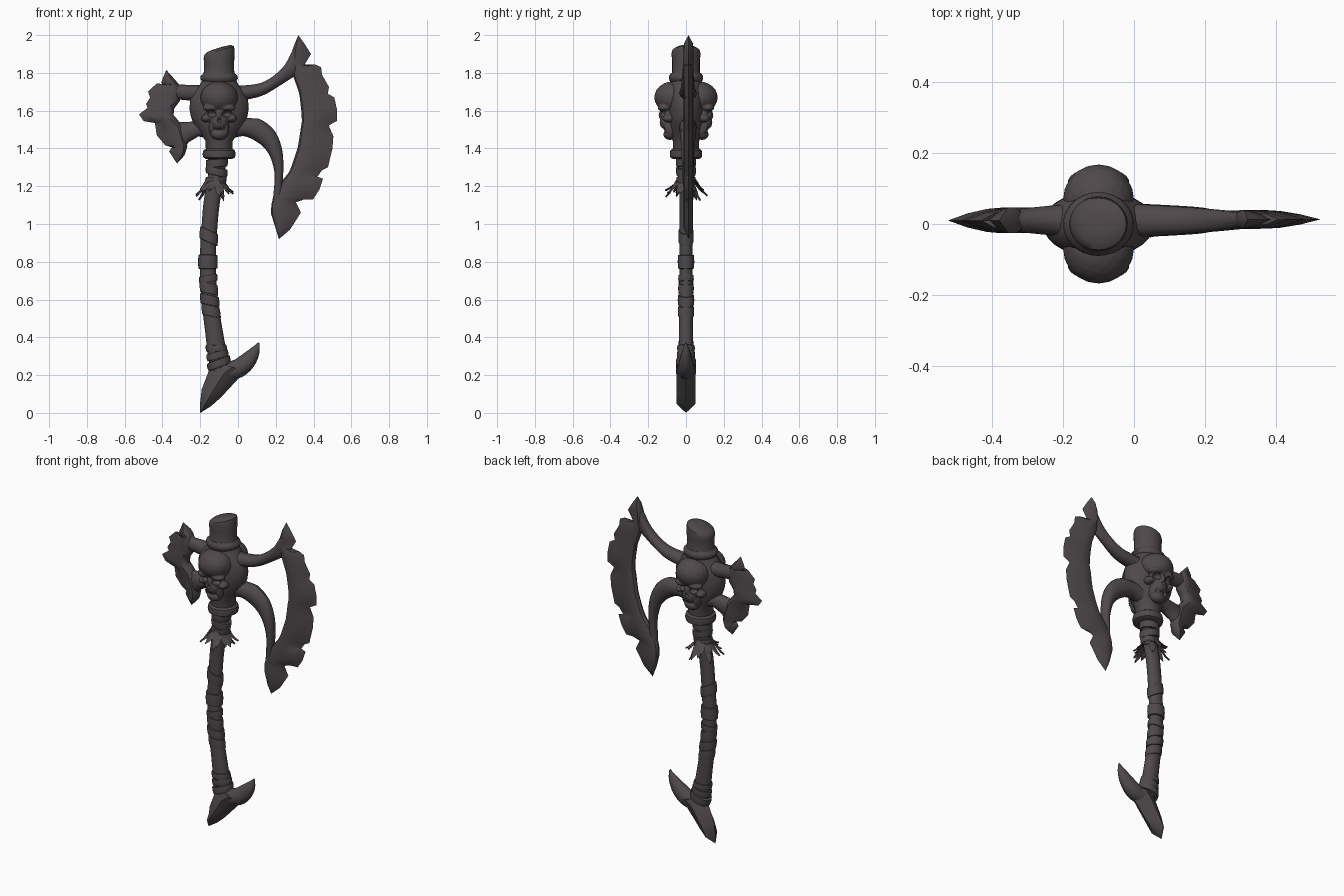
import bpy, bmesh, math, random
from mathutils import Vector, Matrix

if "Cube" in bpy.data.objects:
    bpy.data.objects.remove(bpy.data.objects["Cube"])

random.seed(4)
iron = bpy.data.materials.new("dark iron")
iron.diffuse_color = (0.078, 0.066, 0.070, 1)
iron.use_nodes = True
iron.node_tree.nodes["Principled BSDF"].inputs["Base Color"].default_value = iron.diffuse_color
CX = -0.1  # axis of the axe head


def finish(name, bm):
    bmesh.ops.remove_doubles(bm, verts=bm.verts, dist=0.0003)
    bmesh.ops.recalc_face_normals(bm, faces=bm.faces)
    me = bpy.data.meshes.new(name)
    bm.to_mesh(me)
    bm.free()
    me.materials.append(iron)
    ob = bpy.data.objects.new(name, me)
    bpy.context.collection.objects.link(ob)
    return ob


def smooth(pts, n=5):
    """Catmull-Rom through points of any dimension."""
    P = [Vector(p) for p in pts]
    P = [P[0] * 2 - P[1]] + P + [P[-1] * 2 - P[-2]]
    out = []
    for i in range(1, len(P) - 2):
        a, b, c, d = P[i - 1:i + 3]
        for k in range(n):
            t = k / n
            out.append(0.5 * (2 * b + (c - a) * t + (2 * a - 5 * b + 4 * c - d) * t * t
                              + (3 * b - a - 3 * c + d) * t ** 3))
    return out + [P[-2]]


def fractions(pts):
    d = [0]
    for a, b in zip(pts, pts[1:]):
        d.append(d[-1] + (b - a).length)
    return [x / d[-1] for x in d]


def resample(pts, fr):
    f, out = fractions(pts), []
    for t in fr:
        i = max(k for k in range(len(f) - 1) if f[k] <= t + 1e-9)
        out.append(pts[i].lerp(pts[i + 1], min(1, (t - f[i]) / (f[i + 1] - f[i]))))
    return out


def bridge(bm, rings):
    for A, B in zip(rings, rings[1:]):
        n = len(A)
        for i in range(n):
            bm.faces.new((A[i], A[(i + 1) % n], B[(i + 1) % n], B[i]))
    bm.faces.new(rings[0])
    bm.faces.new(rings[-1][::-1])


def ribbon(name, a, b, prof, th0, th1, y0=0.01):
    """Plate between two front-view edges, thickness given by a cross-profile."""
    a = [Vector(p) for p in a]
    fr = fractions(a)
    b = resample([Vector(p) for p in b], fr)
    ring = [(0, 0)] + [(t, -y) for t, y in prof] + [(1, 0)] + [(t, y) for t, y in prof[::-1]]
    bm = bmesh.new()
    rings = []
    for p, q, f in zip(a, b, fr):
        th = (th0 + (th1 - th0) * f) * min(1, (p - q).length / 0.06)
        rings.append([bm.verts.new((p.lerp(q, t).x, y0 + y * th, p.lerp(q, t).y)) for t, y in ring])
    bridge(bm, rings)
    return finish(name, bm)


def add_tube(bm, pts, sides=20, ref=(0, 1, 0)):
    """Sweep an ellipse; each point is x, y, z, in-plane radius, depth radius."""
    P = [Vector(p[:3]) for p in pts]
    rings = []
    for i, p in enumerate(pts):
        t = (P[min(i + 1, len(P) - 1)] - P[max(i - 1, 0)]).normalized()
        u = t.cross(Vector(ref)).normalized()
        w = t.cross(u)
        rings.append([bm.verts.new(P[i] + u * p[3] * math.cos(g) + w * p[4] * math.sin(g))
                      for g in (math.tau * k / sides for k in range(sides))])
    bridge(bm, rings)


def tube(name, pts, sides=20):
    bm = bmesh.new()
    add_tube(bm, pts, sides)
    return finish(name, bm)


ROUND = [(0.08, 0.55), (0.25, 0.88), (0.5, 1), (0.75, 0.88), (0.92, 0.55)]
EDGE = [(0.3, 0.55), (0.6, 0.9), (0.82, 1), (0.95, 0.65)]

# large notched crescent blade
ribbon("large_blade",
       [(.32, 2), (.355, 1.95), (.386, 1.9), (.35, 1.84), (.407, 1.845), (.44, 1.83), (.445, 1.79),
        (.482, 1.725), (.475, 1.69), (.51, 1.67), (.525, 1.6), (.523, 1.545), (.48, 1.522),
        (.505, 1.465), (.5, 1.4), (.476, 1.3), (.445, 1.285), (.42, 1.25), (.45, 1.24), (.43, 1.18),
        (.397, 1.13), (.35, 1.13), (.307, 1.115), (.333, 1.06), (.275, .97), (.217, .92)],
       [(.32, 2), (.285, 1.92), (.29, 1.79), (.325, 1.69), (.34, 1.555), (.317, 1.406),
        (.275, 1.28), (.21, 1.2), (.185, 1.14), (.17, 1.07), (.217, .92)], EDGE, .027, .025, .013)
# arms holding the large blade
ribbon("upper_arm", smooth([(-.05, 1.735), (.05, 1.735), (.143, 1.756), (.238, 1.83), (.3, 1.94)]),
       smooth([(-.05, 1.64), (.053, 1.66), (.13, 1.68), (.21, 1.725), (.31, 1.79)]), ROUND, .05, .024)
ribbon("lower_arm",
       smooth([(-.04, 1.56), (.07, 1.56), (.127, 1.55), (.196, 1.49), (.233, 1.396), (.24, 1.29), (.232, 1.15)]),
       smooth([(-.04, 1.45), (.03, 1.465), (.1, 1.435), (.15, 1.39), (.18, 1.33), (.194, 1.25), (.185, 1.13)]),
       ROUND, .05, .023)

# small rear blade and its two arms
ribbon("small_blade",
       [(-.38, 1.815), (-.407, 1.75), (-.39, 1.725), (-.43, 1.745), (-.476, 1.7), (-.465, 1.67),
        (-.487, 1.635), (-.478, 1.615), (-.524, 1.58), (-.5, 1.545), (-.44, 1.535), (-.43, 1.47),
        (-.386, 1.417), (-.35, 1.407), (-.365, 1.385), (-.323, 1.32)],
       [(-.38, 1.815), (-.31, 1.738), (-.305, 1.655), (-.354, 1.59), (-.3, 1.53), (-.262, 1.43),
        (-.29, 1.343), (-.323, 1.32)], EDGE, .036, .036)
ribbon("rear_upper_arm", [(-.1, 1.735), (-.2, 1.735), (-.31, 1.738), (-.345, 1.77)],
       [(-.1, 1.63), (-.21, 1.65), (-.295, 1.66), (-.35, 1.65)], ROUND, .055, .03)
ribbon("rear_lower_arm", [(-.1, 1.56), (-.21, 1.545), (-.27, 1.54), (-.33, 1.54)],
       [(-.1, 1.44), (-.2, 1.47), (-.265, 1.43), (-.3, 1.38)], ROUND, .055, .03)


def lathe(name, prof, sides=28):
    return tube(name, [(CX, 0, z, rx, ry) for z, rx, ry in prof], sides)


# central hub, collars and slanted stump on top
lathe("hub", [(1.38, .07, .07), (1.44, .072, .07), (1.48, .1, .08), (1.53, .135, .09), (1.57, .15, .095),
              (1.61, .157, .095), (1.66, .153, .095), (1.7, .135, .09), (1.74, .1, .085), (1.78, .08, .08)])
lathe("lower_collar", [(1.345, .07, .07), (1.352, .083, .083), (1.37, .088, .085), (1.39, .083, .083), (1.4, .068, .068)])
lathe("upper_collar", [(1.745, .07, .07), (1.755, .09, .085), (1.77, .1, .09), (1.785, .097, .09), (1.8, .08, .078)])
stump = lathe("top_stump", [(1.78, .088, .08), (1.81, .08, .073), (1.86, .08, .073), (1.9, .082, .077),
                            (1.918, .078, .073), (1.93, .06, .055), (1.933, .02, .02)])
for v in stump.data.vertices:
    if v.co.z > 1.88:
        v.co.z += (v.co.x - CX) * 0.3

# curved handle
path = smooth([(-.11, 0, 1.37, .05, .045), (-.116, 0, 1.24, .043, .037), (-.137, 0, 1.13, .043, .034),
               (-.15, 0, 1, .042, .034), (-.16, 0, .8, .042, .034), (-.15, 0, .6, .043, .035),
               (-.13, 0, .45, .046, .037), (-.108, 0, .3, .05, .04), (-.095, 0, .23, .045, .04)], 4)
tube("handle", path)


def band(name, z0, z1, slope, grow):
    """Wrapped strap following the handle, sheared so that it winds."""
    pts = []
    for k, g in ((0, -.008), (.06, grow), (.5, grow + .002), (.94, grow), (1, -.008)):
        z = z0 + (z1 - z0) * k
        i = max(1, min(j for j in range(len(path)) if path[j].z <= z))
        p, q = path[i - 1], path[i]
        c = p.lerp(q, (p.z - z) / (p.z - q.z))
        pts.append((c[0], 0, z, c[3] + g, c[4] + g))
    ob = tube(name, pts)
    mid = sum(p[0] for p in pts) / 5
    for v in ob.data.vertices:
        v.co.z += (v.co.x - mid) * slope


for i, (z0, z1, s, g) in enumerate([
        (1.3, 1.345, .1, .01), (1.255, 1.3, -.15, .012), (1.215, 1.25, .1, .012), (.9, .97, -.4, .005),
        (.76, .84, 0, .008), (.69, .73, .15, .005), (.63, .69, -.3, .005), (.57, .625, -.3, .007),
        (.51, .57, -.35, .005), (.325, .36, -.1, .006), (.285, .325, .1, .007), (.24, .285, .2, .012)]):
    band("strap_%d" % (i + 1), z0, z1, s, g)

# ragged fringe of pointed leaves below the head
bm = bmesh.new()
for ring in range(2):
    for k in range(9):
        a = math.tau * (k + ring * .5) / 9 + random.uniform(-.15, .15)
        d = Vector((math.cos(a), math.sin(a), 0))
        r, drop = random.uniform(.085, .12), random.uniform(.04, .1)
        o = Vector((-.12, 0, 1.235 - ring * .015))
        pts = [tuple(o + d * (r * f) - Vector((0, 0, drop * h))) + (w, .005)
               for f, h, w in ((.33, -.2, .012), (.6, .35, .02), (.8, .75, .014), (1, 1, .001))]
        add_tube(bm, pts, 4, ref=d.cross(Vector((0, 0, 1))).cross(Vector((0, 0, 1))) * .3 + Vector((0, 0, 1)))
finish("leaf_fringe", bm)

# pommel spike and upturned horn
ribbon("pommel_spike", [(-.2, 0), (-.2, .06), (-.192, .125), (-.15, .235), (-.11, .27)],
       [(-.2, 0), (-.165, .02), (-.115, .055), (-.0, .18), (.05, .215)],
       [(.25, .75), (.5, 1), (.8, .65)], .05, .052, 0)
tube("pommel_horn", smooth([(-.07, 0, .215, .05, .045), (0, 0, .235, .05, .045), (.05, 0, .275, .045, .036),
                            (.088, 0, .325, .028, .022), (.11, 0, .372, .003, .003)], 3), 14)


# two skulls, front and back, fused from ellipsoids with carved sockets
def blobs(name, parts):
    bm = bmesh.new()
    for s in (-1, 1):
        for x, y, z, rx, ry, rz in parts:
            for m in ((-1, 1) if x else (1,)):
                M = Matrix.Translation((CX + x * m, s * y, z)) @ Matrix.Diagonal((rx, ry, rz, 1))
                bmesh.ops.create_icosphere(bm, subdivisions=3, radius=1, matrix=M)
    return finish(name, bm)


skulls = blobs("skulls", [
    (0, .07, 1.67, .1, .098, .085),         # cranium
    (.043, .115, 1.615, .045, .035, .02),   # brow
    (.068, .09, 1.56, .026, .036, .022),    # cheekbone
    (0, .09, 1.58, .07, .045, .05),         # face
    (0, .1, 1.54, .046, .04, .045),         # upper jaw
    (0, .12, 1.575, .014, .025, .035),      # nose bridge
    (0, .085, 1.475, .045, .035, .03),      # chin
    (.04, .075, 1.51, .014, .04, .04)])     # jaw sides
sockets = blobs("socket_cutter", [(.042, .14, 1.583, .027, .038, .02), (0, .15, 1.548, .012, .025, .014),
                                  (0, .14, 1.503, .034, .022, .006)])
sockets.hide_render = True
sockets.hide_viewport = True
rm = skulls.modifiers.new("fuse", 'REMESH')
rm.mode, rm.voxel_size, rm.use_smooth_shade = 'VOXEL', .005, True
sm = skulls.modifiers.new("soften", 'SMOOTH')
sm.iterations = 2
cut = skulls.modifiers.new("carve", 'BOOLEAN')
cut.operation, cut.object, cut.solver = 'DIFFERENCE', sockets, 'EXACT'

# smooth shading with kept creases
for ob in bpy.context.collection.objects:
    if ob != sockets:
        ob.select_set(True)
        bpy.context.view_layer.objects.active = ob
bpy.ops.object.shade_smooth_by_angle(angle=math.radians(40))
